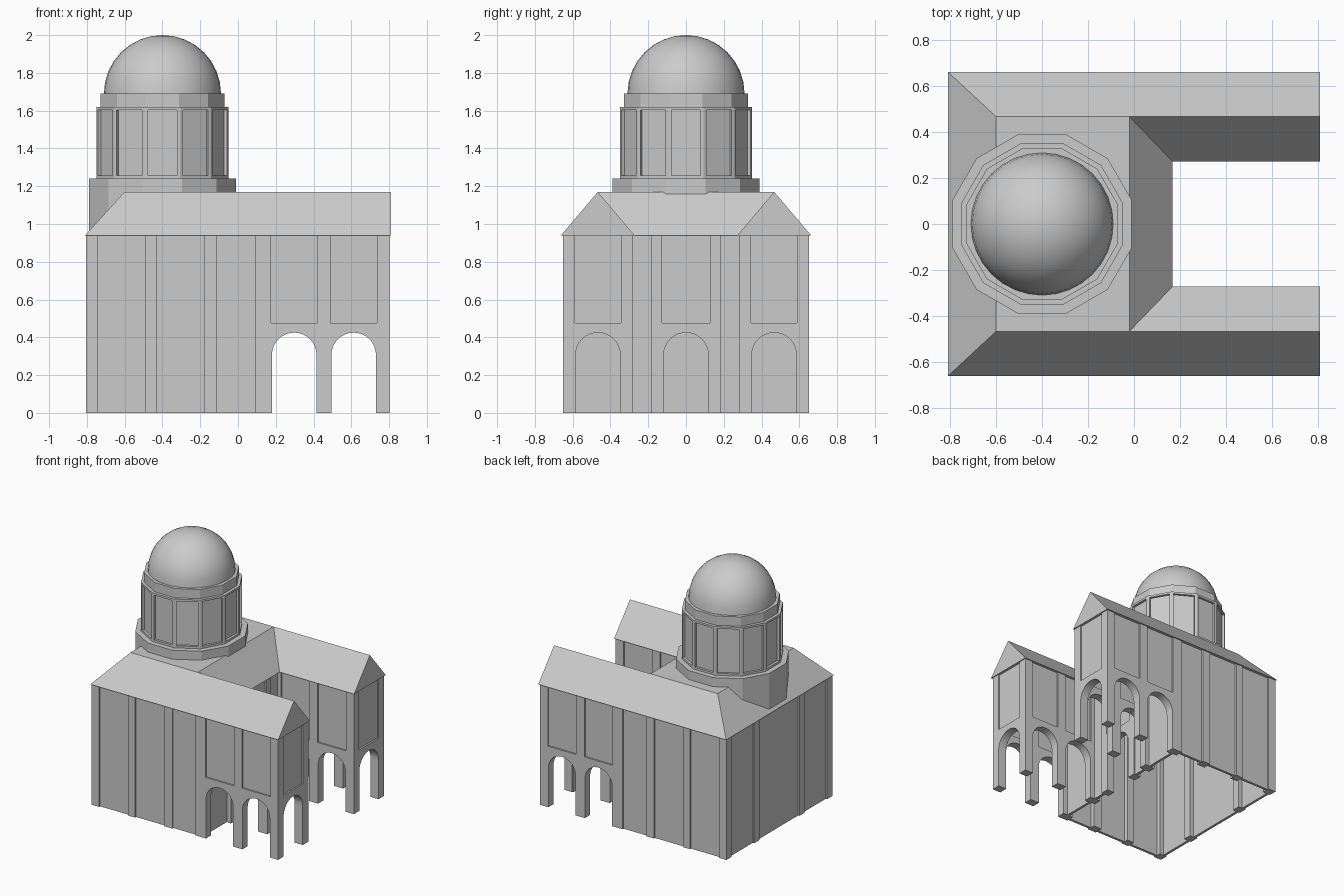
import bpy, bmesh, math
from mathutils import Matrix, Vector

if "Cube" in bpy.data.objects:
    bpy.data.objects.remove(bpy.data.objects["Cube"])

stone = bpy.data.materials.new("light grey stone")
stone.diffuse_color = (0.6, 0.6, 0.6, 1)
stone.use_nodes = True
stone.node_tree.nodes["Principled BSDF"].inputs["Base Color"].default_value = stone.diffuse_color

EAVE, RIDGE = 0.94, 1.17        # wall top and roof ridge
THICK, RECESS = 0.065, 0.012    # pilaster depth, panel setback
ARCH_TOP = 0.475                # top of the arcade blocks


def finish(bm, name, smooth=False):
    bmesh.ops.recalc_face_normals(bm, faces=bm.faces)
    mesh = bpy.data.meshes.new(name)
    bm.to_mesh(mesh)
    bm.free()
    mesh.materials.append(stone)
    obj = bpy.data.objects.new(name, mesh)
    bpy.context.collection.objects.link(obj)
    for p in mesh.polygons:
        p.use_smooth = smooth
    return obj


def slab(bm, outline, v0, v1, place):
    """Extrude a (u, z) outline from wall depth v0 to v1."""
    face = bm.faces.new([bm.verts.new(place(u, v0, z)) for u, z in outline])
    ext = bmesh.ops.extrude_face_region(bm, geom=[face], use_keep_orig=True)
    move = place(0, v1, 0) - place(0, v0, 0)
    bmesh.ops.translate(bm, vec=move, verts=[g for g in ext["geom"] if isinstance(g, bmesh.types.BMVert)])


def rect(u0, u1, z0, z1):
    return [(u0, z0), (u1, z0), (u1, z1), (u0, z1)]


def arch_outline(u0, u1):
    c, r, spring = (u0 + u1) / 2, 0.118, 0.307
    arc = [(c - r * math.cos(math.pi * i / 16), spring + r * math.sin(math.pi * i / 16)) for i in range(17)]
    return [(u0, 0), (c - r, 0)] + arc + [(c + r, 0), (u1, 0), (u1, ARCH_TOP), (u0, ARCH_TOP)]


def wall(name, axis, at, inward, start, end, bays):
    """Wall along an axis; bays are (u0, u1, has_arch), pilasters fill the gaps."""
    def place(u, v, z):
        d = at + inward * v
        return Vector((u, d, z)) if axis == "x" else Vector((d, u, z))
    bm = bmesh.new()
    pos = start
    for u0, u1, arched in bays + [(end, end, None)]:
        slab(bm, rect(pos, u0, 0, EAVE), 0, THICK, place)
        pos = u1
        if arched is None:
            continue
        if arched:
            slab(bm, arch_outline(u0, u1), 0, THICK, place)
        slab(bm, rect(u0, u1, ARCH_TOP if arched else 0, EAVE), RECESS, RECESS + 0.02, place)
    return finish(bm, name)


# Walls: long sides, wing ends and wing inner sides, mirrored in y
arcade = [(0.175, 0.42, True), (0.49, 0.735, True)]
solid = [(-0.74, -0.49, False), (-0.43, -0.18, False), (-0.11, 0.14, False)]
for side, s in (("front", -1), ("rear", 1)):
    wall(side + "_long_wall", "x", s * 0.652, -s, -0.805, 0.802, solid + arcade)
    wall(side + "_wing_inner_wall", "x", s * 0.28, s, 0.15, 0.802, arcade)
    lo, hi = sorted((s * 0.652, s * 0.28))
    b0, b1 = sorted((s * 0.593, s * 0.34))
    wall(side + "_wing_end_wall", "y", 0.802, -1, lo, hi, [(b0, b1, True)])

# Back wall and courtyard wall
wall("back_wall", "y", -0.805, 1, -0.652, 0.652,
     [(-0.59, -0.31, False), (-0.245, 0.245, False), (0.31, 0.59, False)])
wall("courtyard_wall", "y", 0.155, -1, -0.652, 0.652,
     [(-0.59, -0.34, False), (-0.28, -0.183, False), (-0.127, 0.127, True),
      (0.183, 0.28, False), (0.34, 0.59, False)])

# U-shaped roof, one half per side of y = 0
bm = bmesh.new()
for s in (-1, 1):
    def face(*pts):
        bm.faces.new([bm.verts.new((x, s * y, z)) for x, y, z in pts])
    out_back, out_end = (-0.81, 0.662, EAVE), (0.81, 0.662, EAVE)
    in_back, in_end = (0.168, 0.272, EAVE), (0.81, 0.272, EAVE)
    top_back, top_in, top_end = (-0.6, 0.467, RIDGE), (-0.02, 0.467, RIDGE), (0.81, 0.467, RIDGE)
    mid_out, mid_in = (-0.81, 0, EAVE), (0.168, 0, EAVE)
    mid_top_out, mid_top_in = (-0.6, 0, RIDGE), (-0.02, 0, RIDGE)
    face(out_back, out_end, top_end, top_in, top_back)      # outer slope
    face(in_back, top_in, top_end, in_end)                  # inner slope
    face(out_end, in_end, top_end)                          # gable
    face(mid_out, out_back, top_back, mid_top_out)          # back slope
    face(mid_in, mid_top_in, top_in, in_back)               # courtyard slope
    face(mid_top_out, top_back, top_in, mid_top_in)         # flat top
    face(mid_out, mid_in, in_back, in_end, out_end, out_back)  # soffit
bmesh.ops.remove_doubles(bm, verts=bm.verts, dist=0.0005)
bmesh.ops.dissolve_limit(bm, angle_limit=0.01, verts=bm.verts, edges=bm.edges)
finish(bm, "roof")


# Twelve-sided drum tiers
def prism(name, apothem, z0, z1, panels=False):
    r = apothem / math.cos(math.pi / 12)
    bm = bmesh.new()
    ring = [bm.verts.new((-0.4 + r * math.cos(math.pi * (i + 0.5) / 6),
                          r * math.sin(math.pi * (i + 0.5) / 6), z0)) for i in range(12)]
    base = bm.faces.new(ring)
    ext = bmesh.ops.extrude_face_region(bm, geom=[base], use_keep_orig=True)
    bmesh.ops.translate(bm, vec=(0, 0, z1 - z0),
                        verts=[g for g in ext["geom"] if isinstance(g, bmesh.types.BMVert)])
    bmesh.ops.recalc_face_normals(bm, faces=bm.faces)
    if panels:
        sides = [f for f in bm.faces if abs(f.normal.z) < 0.5]
        bmesh.ops.inset_individual(bm, faces=sides, thickness=0.023)
        for f in sides:     # push the panels straight back to leave square reveals
            bm.normal_update()
            old = f.normal.copy()
            rim = bmesh.ops.extrude_discrete_faces(bm, faces=[f])["faces"][0]
            bmesh.ops.translate(bm, vec=old * -0.018, verts=rim.verts)
    return finish(bm, name)


prism("drum_base", 0.39, 0.945, 1.24)
prism("drum_with_panels", 0.35, 1.24, 1.62, panels=True)
prism("drum_cornice", 0.328, 1.62, 1.692)

# Dome
bm = bmesh.new()
bmesh.ops.create_uvsphere(bm, u_segments=32, v_segments=16, radius=0.31,
                          matrix=Matrix.Translation((-0.4, 0, 1.69)))
bmesh.ops.delete(bm, geom=[v for v in bm.verts if v.co.z < 1.689], context="VERTS")
finish(bm, "dome", smooth=True)
